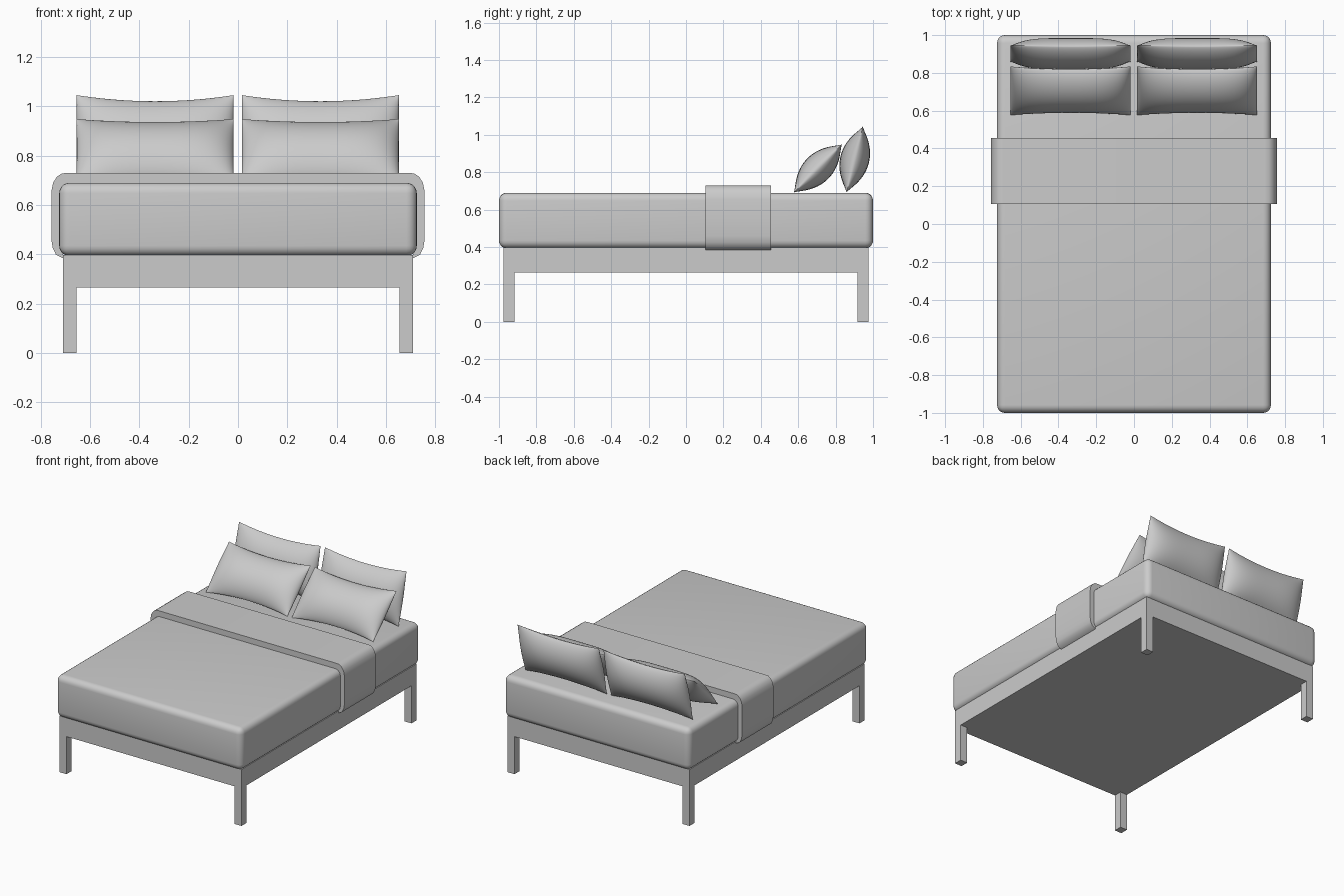
import bpy, bmesh, math
from mathutils import Matrix

if "Cube" in bpy.data.objects:
    bpy.data.objects.remove(bpy.data.objects["Cube"])


def finish(name, bm, smooth=None):
    bmesh.ops.recalc_face_normals(bm, faces=bm.faces)
    me = bpy.data.meshes.new(name)
    bm.to_mesh(me)
    bm.free()
    ob = bpy.data.objects.new(name, me)
    bpy.context.collection.objects.link(ob)
    if smooth:
        bpy.ops.object.select_all(action='DESELECT')
        ob.select_set(True)
        bpy.context.view_layer.objects.active = ob
        bpy.ops.object.shade_smooth_by_angle(angle=math.radians(smooth))
    return ob


def box(name, x0, x1, y0, y1, z0, z1, bevel=0, segments=5):
    bm = bmesh.new()
    bmesh.ops.create_cube(bm, size=1, matrix=Matrix.Translation(
        ((x0 + x1) / 2, (y0 + y1) / 2, (z0 + z1) / 2)) @ Matrix.Diagonal((x1 - x0, y1 - y0, z1 - z0, 1)))
    if bevel:
        bmesh.ops.bevel(bm, geom=bm.edges[:], offset=bevel, segments=segments,
                        profile=0.5, affect='EDGES', clamp_overlap=True)
    return finish(name, bm, 35 if bevel else None)


def pillow(name, x, y, z, lean):
    """Two puffed sheets sharing a seam; top and bottom edges dip inward."""
    n, hw, hh, puff = 28, 0.318, 0.183, 0.078
    place = Matrix.Translation((x, y, z)) @ Matrix.Rotation(-lean, 4, 'X')
    bm = bmesh.new()
    for side in (-1, 1):
        rows = []
        for j in range(n + 1):
            v = math.sin(math.pi / 2 * (2 * j / n - 1))
            row = []
            for i in range(n + 1):
                u = math.sin(math.pi / 2 * (2 * i / n - 1))
                t = puff * max(0, 1 - u ** 4) ** 0.6 * max(0, 1 - v * v) ** 0.75
                row.append(bm.verts.new((u * hw, side * t, v * hh * (1 - 0.14 * (1 - u * u)))))
            rows.append(row)
        for a, b in zip(rows, rows[1:]):
            for i in range(n):
                bm.faces.new((a[i], a[i + 1], b[i + 1], b[i]))
    bmesh.ops.remove_doubles(bm, verts=bm.verts[:], dist=1e-5)
    bm.transform(place)
    return finish(name, bm, 50)


# Platform frame and legs
box("bed_frame", -0.71, 0.71, -0.975, 0.975, 0.265, 0.398)
for sx, side in ((-1, "left"), (1, "right")):
    for sy, end in ((-1, "front"), (1, "back")):
        xs = sorted((sx * 0.655, sx * 0.71))
        ys = sorted((sy * 0.918, sy * 0.975))
        box(f"{end}_{side}_leg", *xs, *ys, 0, 0.265)

# Mattress
box("mattress", -0.725, 0.725, -1, 1, 0.393, 0.69, 0.042)

# Folded blanket band draped over the mattress
half = [(0.69, 0.73), (0.715, 0.728), (0.735, 0.714), (0.75, 0.69), (0.757, 0.655),
        (0.757, 0.46), (0.751, 0.425), (0.738, 0.398), (0.71, 0.384)]
inner = [(0.71, 0.41), (0.71, 0.675)]
right = half + inner
outline = right + [(-x, z) for x, z in reversed(right)]
bm = bmesh.new()
face = bm.faces.new([bm.verts.new((x, 0.105, z)) for x, z in outline])
ext = bmesh.ops.extrude_face_region(bm, geom=[face])
for v in (g for g in ext["geom"] if isinstance(g, bmesh.types.BMVert)):
    v.co.y = 0.455
finish("blanket", bm, 40)

# Two pairs of leaning pillows
for sx, side in ((-1, "left"), (1, "right")):
    x = sx * 0.335 - 0.001
    pillow(f"back_{side}_pillow", x, 0.902, 0.868, math.radians(14))
    pillow(f"front_{side}_pillow", x, 0.705, 0.82, math.radians(45))
